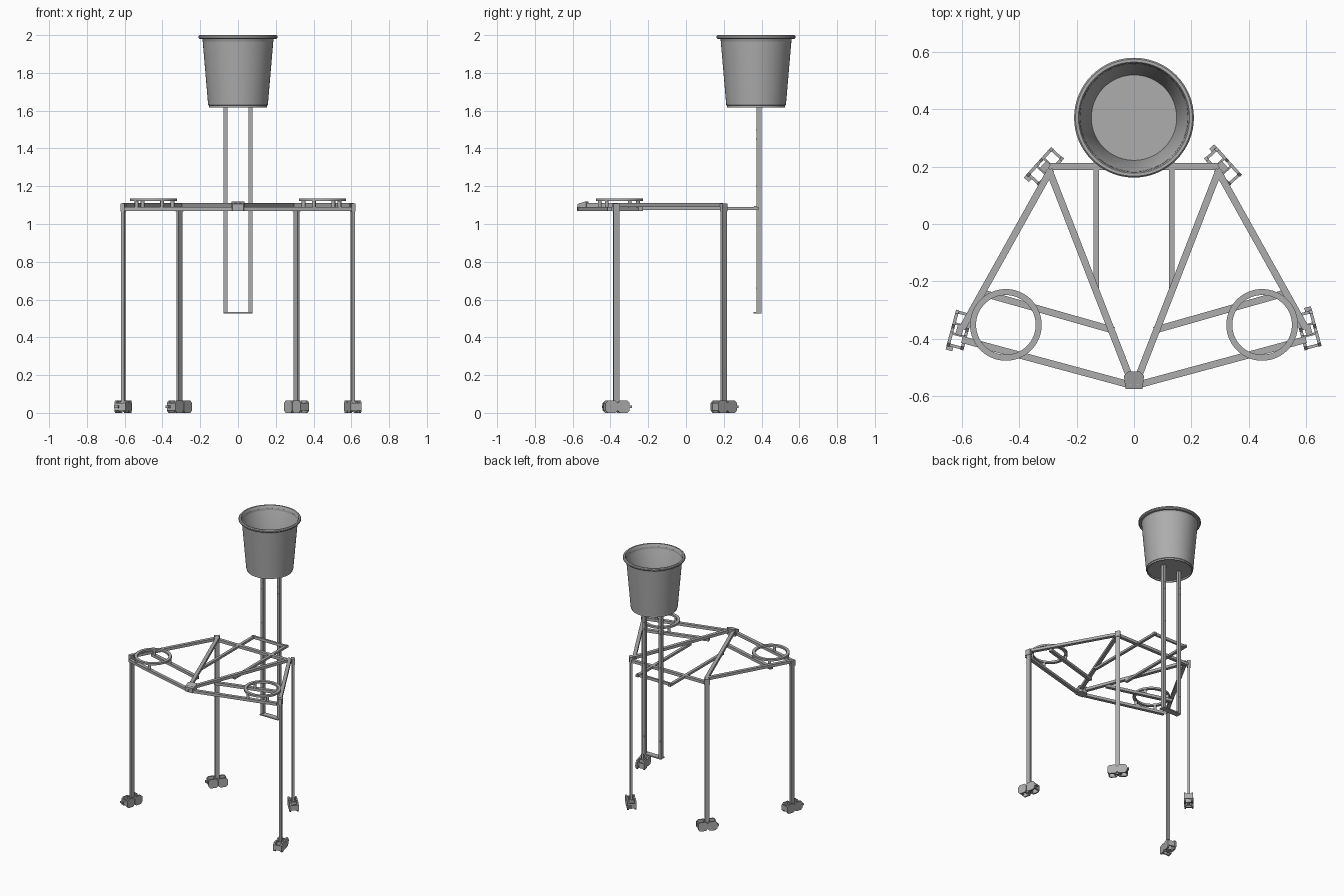
import bpy, bmesh
from math import atan2, cos, sin, pi, radians, hypot
from mathutils import Matrix, Vector

cube = bpy.data.objects.get("Cube")
if cube:
    bpy.data.objects.remove(cube, do_unlink=True)

GREY = (0.42, 0.42, 0.42, 1)
mat = bpy.data.materials.new("plain grey")
mat.use_nodes = True
mat.diffuse_color = GREY
mat.node_tree.nodes["Principled BSDF"].inputs["Base Color"].default_value = GREY


def finish(bm, name, smooth=False):
    bmesh.ops.recalc_face_normals(bm, faces=bm.faces)
    mesh = bpy.data.meshes.new(name)
    bm.to_mesh(mesh)
    bm.free()
    mesh.materials.append(mat)
    ob = bpy.data.objects.new(name, mesh)
    bpy.context.collection.objects.link(ob)
    if smooth:
        bpy.ops.object.select_all(action='DESELECT')
        ob.select_set(True)
        bpy.context.view_layer.objects.active = ob
        bpy.ops.object.shade_smooth_by_angle(angle=radians(35))
    return ob


def add_box(bm, centre, size, turn=0):
    m = Matrix.Translation(centre) @ Matrix.Rotation(turn, 4, 'Z') @ Matrix.Diagonal((*size, 1))
    bmesh.ops.create_cube(bm, size=1, matrix=m)


def box(name, centre, size, turn=0):
    bm = bmesh.new()
    add_box(bm, centre, size, turn)
    return finish(bm, name)


def bar(name, a, b, low, high, width=0.024):
    dx, dy = b[0] - a[0], b[1] - a[1]
    centre = ((a[0] + b[0]) / 2, (a[1] + b[1]) / 2, (low + high) / 2)
    return box(name, centre, (hypot(dx, dy), width, high - low), atan2(dy, dx))


def lathe(name, profile, centre, closed=False, steps=64):
    # Revolve (radius, height) points about a vertical axis
    bm = bmesh.new()
    verts = [bm.verts.new((r, 0, z)) for r, z in profile]
    pairs = list(zip(verts, verts[1:]))
    if closed:
        pairs.append((verts[-1], verts[0]))
    edges = [bm.edges.new(p) for p in pairs]
    bmesh.ops.spin(bm, geom=verts + edges, cent=(0, 0, 0), axis=(0, 0, 1),
                   angle=2 * pi, steps=steps, use_duplicate=False)
    bmesh.ops.remove_doubles(bm, verts=bm.verts, dist=0.0001)
    bmesh.ops.translate(bm, verts=bm.verts, vec=centre)
    return finish(bm, name, True)


def add_octagon(bm, u, v, thick):
    # Upright chamfered plate in the local x-z plane
    h, c = 0.0325, 0.02
    ring = [(-h, -c), (-c, -h), (c, -h), (h, -c), (h, c), (c, h), (-c, h), (-h, c)]
    face = bm.faces.new([bm.verts.new((u + x, v - thick / 2, h + z)) for x, z in ring])
    new = bmesh.ops.extrude_face_region(bm, geom=[face])["geom"]
    bmesh.ops.translate(bm, vec=(0, thick, 0),
                        verts=[g for g in new if isinstance(g, bmesh.types.BMVert)])


def foot(name, x, y, turn, tab):
    # Two open chamfered frames either side of the leg
    bm = bmesh.new()
    for s in (-1, 1):
        for v in (-0.025, 0.025):
            add_octagon(bm, s * 0.033, v, 0.011)
        add_box(bm, (s * 0.059, 0, 0.0325), (0.01, 0.05, 0.038))
        add_box(bm, (s * 0.018, 0, 0.0325), (0.008, 0.05, 0.05))
    add_box(bm, (0, 0, 0.0325), (0.03, 0.018, 0.055))
    add_box(bm, (tab * 0.07, 0.018, 0.0325), (0.016, 0.024, 0.012))
    bmesh.ops.transform(bm, verts=bm.verts,
                        matrix=Matrix.Translation((x, y, 0)) @ Matrix.Rotation(turn, 4, 'Z'))
    return finish(bm, name)


# Table frame, legs and rings, mirrored left to right
for side, s in (("left", 1), ("right", -1)):
    low, mid, top = 1.07, 1.09, 1.11
    bar(side + "_front_bar", (0, -0.565), (s * 0.6, -0.403), low, mid)
    bar(side + "_inner_bar", (s * 0.07, -0.371), (s * 0.53, -0.24), low, mid)
    bar(side + "_outer_bar", (s * 0.29, 0.19), (s * 0.6, -0.365), mid, top)
    bar(side + "_diagonal_bar", (s * 0.005, -0.56), (s * 0.297, 0.19), mid, top)
    bar(side + "_rail", (s * 0.132, -0.24), (s * 0.132, 0.385), 1.074, mid, 0.02)

    for end, x, y, angle in (("front", 0.608, -0.37, -75), ("rear", 0.31, 0.2, -48)):
        turn = radians(angle) * s
        box(f"{side}_{end}_leg", (s * x, y, 0.56), (0.031, 0.016, 1.06), turn)
        box(f"{side}_{end}_corner", (s * x, y, 1.088), (0.036, 0.022, 0.042), turn)
        foot(f"{side}_{end}_foot", s * x, y, turn, -1)

    lathe(side + "_ring", [(0.104, 1.122), (0.125, 1.122), (0.125, 1.136), (0.104, 1.136)],
          (s * 0.447, -0.352, 0), True)
    bm = bmesh.new()
    for x, y in ((0.347, -0.298), (0.505, -0.254), (0.402, -0.457), (0.537, -0.42)):
        bmesh.ops.create_cone(bm, cap_ends=True, segments=12, radius1=0.01, radius2=0.01,
                              depth=0.036, matrix=Matrix.Translation((s * x, y, 1.106)))
    finish(bm, side + "_ring_standoffs", True)

    # Upright carrying the bucket, with bolt heads
    box(side + "_post", (s * 0.066, 0.386, 1.08), (0.02, 0.025, 1.1))
    bm = bmesh.new()
    for z in (0.66, 1.2, 1.45, 1.5):
        add_box(bm, (s * 0.066, 0.386, z), (0.008, 0.029, 0.008))
    finish(bm, side + "_post_bolts")

bar("rear_bar", (-0.3, 0.2), (0.3, 0.2), 1.07, 1.09)
bar("post_crossbar", (-0.142, 0.367), (0.142, 0.367), 1.074, 1.094, 0.014)
box("post_foot_bar", (0, 0.379, 0.529), (0.152, 0.042, 0.008))

# Front hub: tapered plate joining the front bars
bm = bmesh.new()
outline = [(-0.03, -0.575), (0.03, -0.575), (0.035, -0.53), (0.02, -0.515),
           (-0.02, -0.515), (-0.035, -0.53)]
base = bm.faces.new([bm.verts.new((x, y, 1.07)) for x, y in outline])
new = bmesh.ops.extrude_face_region(bm, geom=[base])["geom"]
for v in new:
    if isinstance(v, bmesh.types.BMVert):
        v.co.z = 1.105 if v.co.y < -0.57 else 1.12
finish(bm, "front_hub")

# Bucket with rolled rim, thin wall and recessed floor
lathe("bucket", [(0, 1.628), (0.147, 1.628), (0.147, 1.617), (0.154, 1.617), (0.154, 1.628),
                 (0.158, 1.63), (0.188, 1.98), (0.203, 1.98), (0.209, 1.986), (0.209, 1.994),
                 (0.204, 2.0), (0.194, 2.0), (0.19, 1.994), (0.149, 1.638), (0, 1.638)],
      (0, 0.371, 0))
